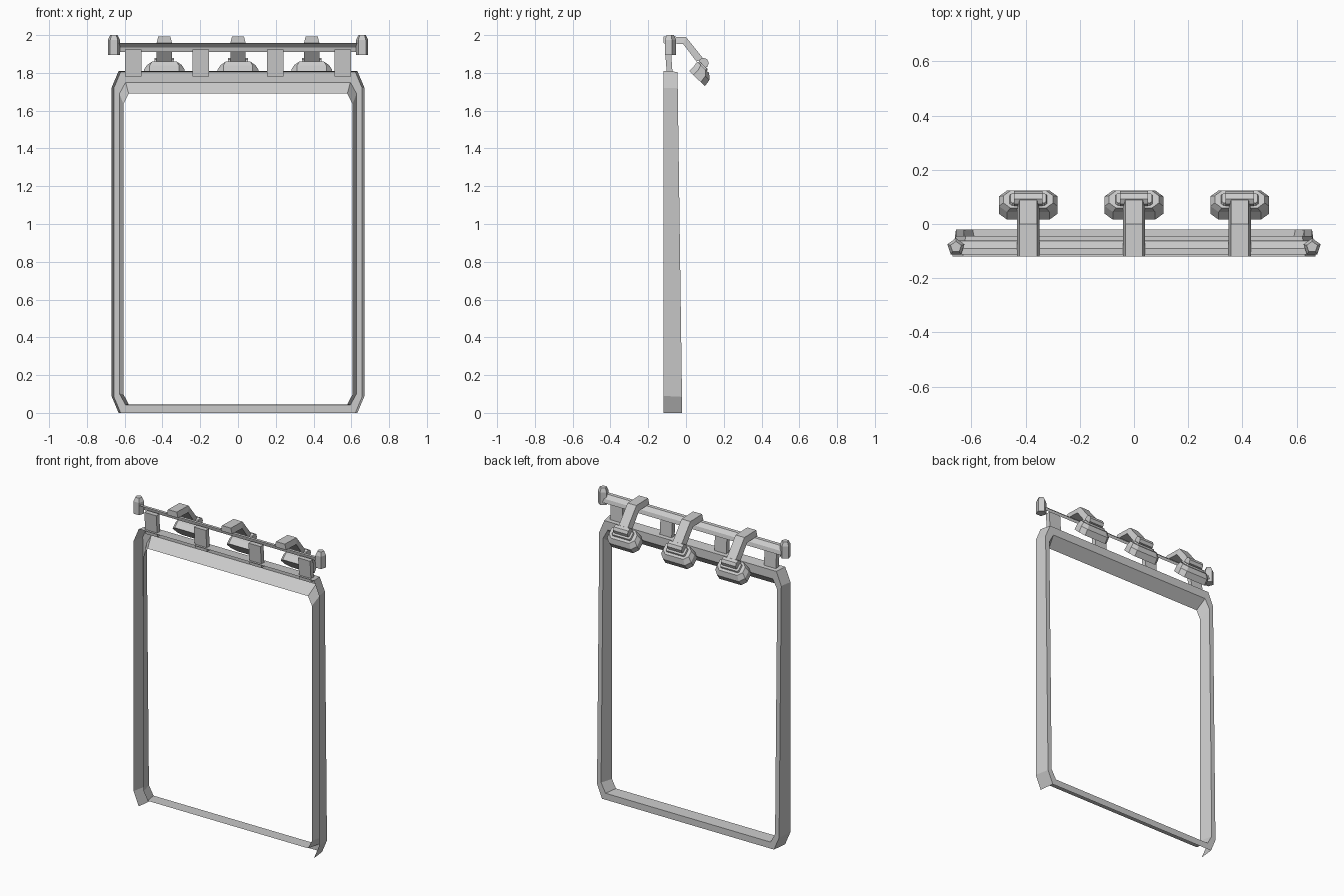
import bpy, bmesh, math
from mathutils import Vector

if "Cube" in bpy.data.objects:
    bpy.data.objects.remove(bpy.data.objects["Cube"])


def make(name, verts, faces):
    me = bpy.data.meshes.new(name)
    me.from_pydata([tuple(v) for v in verts], [], faces)
    me.update()
    ob = bpy.data.objects.new(name, me)
    bpy.context.collection.objects.link(ob)
    return ob


def fix_normals(ob):
    bm = bmesh.new()
    bm.from_mesh(ob.data)
    bmesh.ops.recalc_face_normals(bm, faces=bm.faces)
    bm.to_mesh(ob.data)
    bm.free()


def loft(name, rings, caps=True):
    """Join closed rings of equal point count."""
    n = len(rings[0])
    faces = [(r * n + i, r * n + (i + 1) % n, (r + 1) * n + (i + 1) % n, (r + 1) * n + i)
             for r in range(len(rings) - 1) for i in range(n)]
    if caps:
        faces += [tuple(range(n)), tuple(range((len(rings) - 1) * n, len(rings) * n))]
    ob = make(name, [p for r in rings for p in r], faces)
    fix_normals(ob)
    return ob


def extrude_x(name, prof, x, w0, w1=None):
    """Extrude a (y, z) profile across x."""
    return loft(name, [[(x - w0, y, z) for y, z in prof], [(x + w0, y, z) for y, z in prof]])


def back_y(z):
    return -0.02 - 0.025 * z / 1.81


def frame_loop(hx, z0, z1, cx, cz, y=None):
    """Chamfered rectangle, starting at the bottom right end of the bottom edge."""
    pts = [(hx - cx, z0), (hx, z0 + cz), (hx, z1 - cz), (hx - cx, z1),
           (-hx + cx, z1), (-hx, z1 - cz), (-hx, z0 + cz), (-hx + cx, z0)]
    return [(px, back_y(pz) if y is None else y, pz) for px, pz in pts]


# Frame: open channel, outer wall, back face and forward-slanted inner lip
rings = [frame_loop(0.67, 0, 1.81, 0.038, 0.09, -0.12),
         frame_loop(0.657, 0, 1.805, 0.036, 0.085),
         frame_loop(0.628, 0.042, 1.75, 0.033, 0.06),
         frame_loop(0.607, 0.045, 1.69, 0.028, 0.055, -0.105)]
faces = []
for r in range(3):
    for i in range(8):
        if r == 0 and i == 7:      # no wall below the bottom edge
            continue
        j = (i + 1) % 8
        faces.append((r * 8 + i, (r + 1) * 8 + i, (r + 1) * 8 + j, r * 8 + j))
make("frame", [p for r in rings for p in r], faces)

# Rail: shallow curved strip facing up and back
arc = [(-0.112, 1.958), (-0.09, 1.957), (-0.066, 1.935), (-0.06, 1.91)]
verts = [(sx, y, z) for sx in (-0.645, 0.645) for y, z in arc]
make("rail", verts, [(i, i + 4, i + 5, i + 1) for i in range(3)])

# Rail end caps: five-sided posts with tapered tops
for s in (-1, 1):
    def penta(r, z):
        return [(s * 0.657 + r * math.sin(a), -0.085 + r * math.cos(a), z)
                for a in (math.tau * k / 5 for k in range(5))]
    loft("rail_end_cap", [penta(0.033, 1.895), penta(0.033, 1.975), penta(0.021, 2.0)])

# Brackets holding the rail on the frame
for x in (-0.555, -0.197, 0.197, 0.555):
    extrude_x("rail_bracket", [(-0.112, 1.925), (-0.1, 1.78), (-0.07, 1.78), (-0.08, 1.925)], x, 0.043)

# Three hooks with clamp pads behind the frame
U = Vector((0, 0.724, -0.69))      # along the pad slope
N = Vector((0, 0.69, 0.724))       # outward from the pad
for x in (-0.39, 0, 0.39):
    # arm: bent strip with a narrower top surface
    top = [(-0.12, 1.993), (0.0, 1.99), (0.092, 1.875)]
    low = [(-0.12, 1.957), (-0.015, 1.953), (0.055, 1.86)]
    loft("hook_arm", [[(x - 0.041, *b), (x + 0.041, *b), (x + 0.032, *t), (x - 0.032, *t)]
                      for t, b in zip(top, low)])

    # pivot barrel
    prof = [(0.093 + 0.028 * math.cos(math.tau * k / 8), 1.852 + 0.028 * math.sin(math.tau * k / 8))
            for k in range(8)]
    extrude_x("pad_pivot", prof, x, 0.052)

    # pad: chamfered slab, smaller on its outer side
    def pad_ring(c, w, h, ch):
        pts = [(w - ch, -h), (w, -h + ch), (w, h - ch), (w - ch, h),
               (-w + ch, h), (-w, h - ch), (-w, -h + ch), (-w + ch, -h)]
        return [Vector((x + a, c[0], c[1])) + U * b for a, b in pts]
    loft("clamp_pad", [pad_ring((0.058, 1.77), 0.108, 0.058, 0.03),
                       pad_ring((0.084, 1.80), 0.108, 0.055, 0.03),
                       pad_ring((0.091, 1.829), 0.092, 0.044, 0.026)])
    # plate under the pivot
    loft("pad_plate", [pad_ring((0.088, 1.827), 0.07, 0.03, 0.008),
                       pad_ring((0.096, 1.838), 0.066, 0.026, 0.008)])
